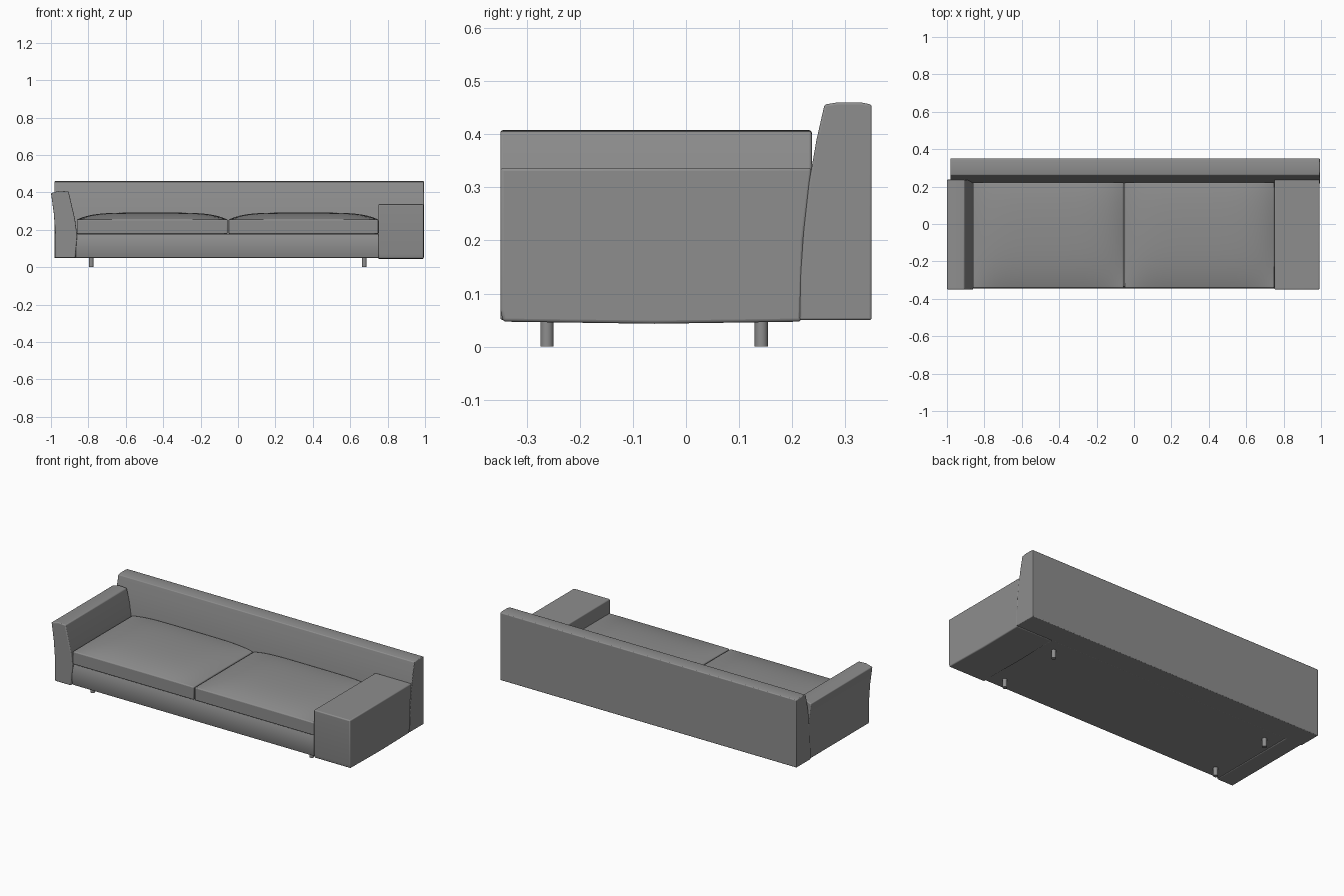
import bpy, bmesh, math
from mathutils import Vector

cube = bpy.data.objects.get("Cube")
if cube:
    bpy.data.objects.remove(cube, do_unlink=True)

fabric = bpy.data.materials.new("grey fabric")
fabric.use_nodes = True
GREY = (0.27, 0.27, 0.27, 1)
fabric.diffuse_color = GREY
fabric.node_tree.nodes["Principled BSDF"].inputs["Base Color"].default_value = GREY


def finish(bm, name, bevel=0.0, angle=35):
    """Turn a bmesh into a smooth shaded object with softened edges."""
    bmesh.ops.recalc_face_normals(bm, faces=bm.faces)
    mesh = bpy.data.meshes.new(name)
    bm.to_mesh(mesh)
    bm.free()
    mesh.materials.append(fabric)
    ob = bpy.data.objects.new(name, mesh)
    bpy.context.collection.objects.link(ob)
    if bevel:
        mod = ob.modifiers.new("soft edges", "BEVEL")
        mod.width, mod.segments = bevel, 3
        mod.limit_method, mod.angle_limit = "ANGLE", math.radians(40)
    bpy.ops.object.select_all(action="DESELECT")
    ob.select_set(True)
    bpy.context.view_layer.objects.active = ob
    bpy.ops.object.shade_smooth_by_angle(angle=math.radians(angle))
    return ob


def extrude(name, profile, axis, start, end, bevel):
    """Extrude a closed outline along x (outline is y,z) or y (outline is x,z)."""
    bm = bmesh.new()
    place = (lambda a, b: (start, a, b)) if axis == "x" else (lambda a, b: (a, start, b))
    face = bm.faces.new([bm.verts.new(place(a, b)) for a, b in profile])
    out = bmesh.ops.extrude_face_region(bm, geom=[face])
    shift = Vector((end - start, 0, 0)) if axis == "x" else Vector((0, end - start, 0))
    for v in out["geom"]:
        if isinstance(v, bmesh.types.BMVert):
            v.co += shift
    return finish(bm, name, bevel)


# Backrest with a curved, leaning front face
extrude("backrest", [(0.35, 0.05), (0.35, 0.456), (0.33, 0.46), (0.285, 0.46),
                     (0.261, 0.456), (0.246, 0.39), (0.232, 0.31), (0.222, 0.22),
                     (0.216, 0.14), (0.214, 0.05)], "x", -0.982, 0.994, 0.004)

# Wide, low arm
extrude("left_arm", [(-0.345, 0.047), (-0.06, 0.043), (0.217, 0.047), (0.222, 0.2),
                     (0.237, 0.337), (-0.35, 0.337), (-0.35, 0.07)],
        "x", 0.75, 0.992, 0.006)

# Slim arm that flares outward
extrude("right_arm", [(-0.976, 0.05), (-0.87, 0.05), (-0.86, 0.17), (-0.872, 0.26),
                      (-0.906, 0.405), (-0.955, 0.408), (-1.0, 0.396),
                      (-0.985, 0.29), (-0.977, 0.18)], "y", -0.35, 0.237, 0.005)

# Seat base with a gently bowed front
extrude("seat_base", [(-0.335, 0.05), (-0.343, 0.08), (-0.345, 0.115), (-0.343, 0.15),
                      (-0.335, 0.176), (0.22, 0.176), (0.22, 0.05)],
        "x", -0.868, 0.752, 0.003)


def cushion(name, x0, x1, y0=-0.342, y1=0.222, z0=0.178, edge=0.255, crown=0.038):
    """Box cushion whose top swells toward the middle and the back."""
    bm = bmesh.new()
    bmesh.ops.create_grid(bm, x_segments=28, y_segments=20, size=0.5)
    rim = [e for e in bm.edges if e.is_boundary]
    for v in bm.verts:
        u, w = v.co.x + 0.5, v.co.y + 0.5
        side = 1 - abs(2 * u - 1) ** 5
        depth = (1 - (1 - w) ** 5) * (1 - 0.5 * w ** 6)
        v.co = (x0 + u * (x1 - x0), y0 + w * (y1 - y0), edge + crown * side * depth)
    out = bmesh.ops.extrude_edge_only(bm, edges=rim)
    for v in out["geom"]:
        if isinstance(v, bmesh.types.BMVert):
            v.co.z = z0
    bottom = [e for e in bm.edges if e.is_boundary]
    bmesh.ops.contextual_create(bm, geom=bottom)
    return finish(bm, name, 0.005)


cushion("right_seat_cushion", -0.862, -0.056)
cushion("left_seat_cushion", -0.05, 0.75)

# Short round feet
for side, x in (("right", -0.785), ("left", 0.675)):
    for end, y in (("front", -0.262), ("back", 0.142)):
        bm = bmesh.new()
        bmesh.ops.create_cone(bm, cap_ends=True, segments=20, radius1=0.0125,
                              radius2=0.0125, depth=0.06)
        bmesh.ops.translate(bm, verts=bm.verts, vec=(x, y, 0.03))
        finish(bm, f"{side}_{end}_foot")
